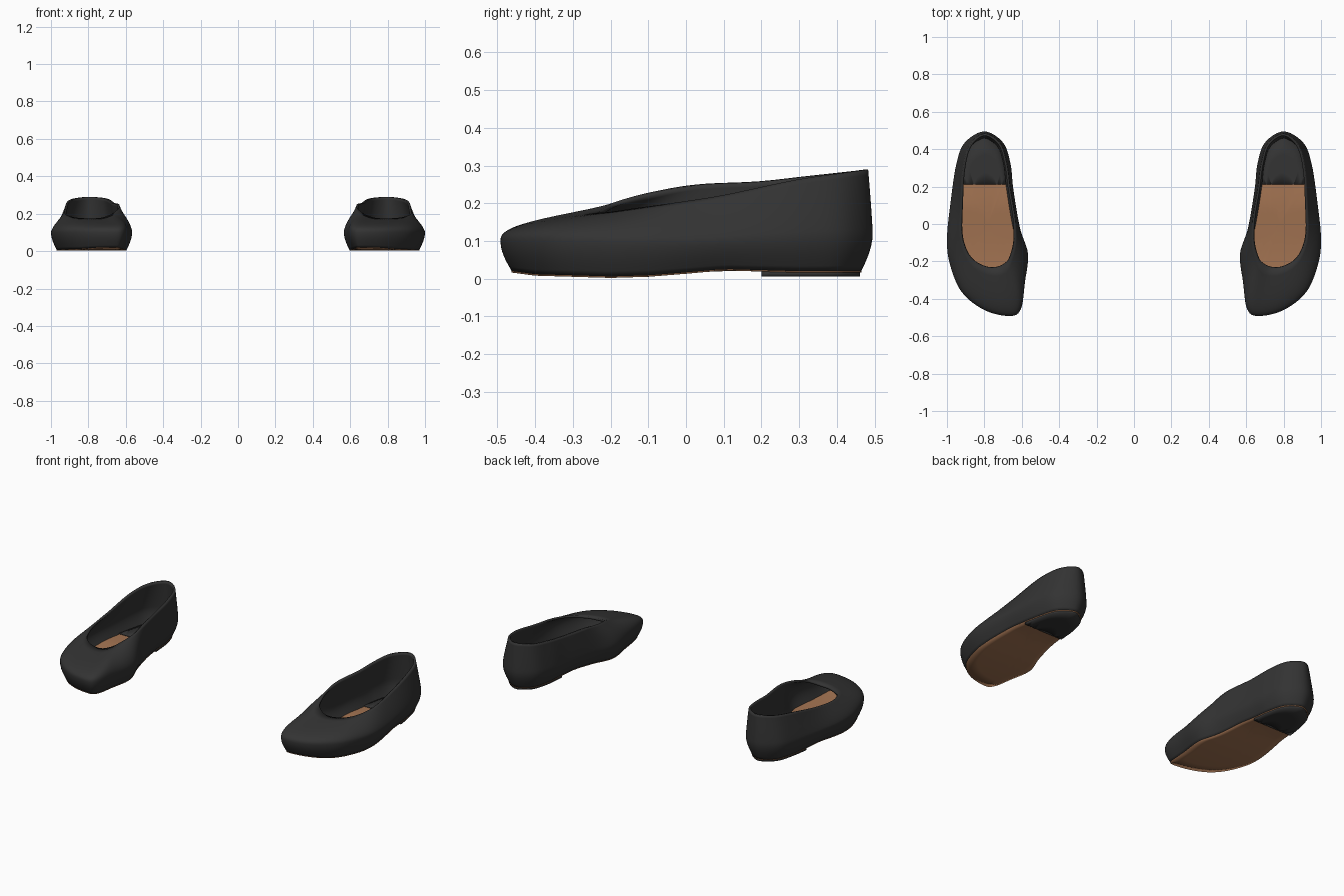
import bpy, bmesh, math
from mathutils import Vector

if "Cube" in bpy.data.objects:
    bpy.data.objects.remove(bpy.data.objects["Cube"])


def material(name, rgb):
    m = bpy.data.materials.new(name)
    m.diffuse_color = (*rgb, 1)
    m.use_nodes = True
    m.node_tree.nodes["Principled BSDF"].inputs["Base Color"].default_value = m.diffuse_color
    return m


BLACK = material("black leather", (0.033, 0.033, 0.033))
TAN = material("tan leather", (0.37, 0.175, 0.085))

# Widest outline (x, y), opening rim (x, y, z), from the heel around the inner side
WIDE = [(.80, .495), (.70, .435), (.66, .32), (.645, .185), (.61, -.02), (.567, -.16),
        (.583, -.31), (.605, -.455), (.665, -.492), (.80, -.46), (.92, -.365), (.983, -.22),
        (1.0, -.08), (.98, .12), (.95, .32), (.905, .435)]
RIM = [(.80, .483, .29), (.715, .43, .284), (.68, .32, .272), (.662, .19, .258),
       (.636, .03, .25), (.637, -.09, .23), (.665, -.18, .206), (.695, -.212, .19),
       (.735, -.23, .178), (.79, -.228, .175), (.855, -.195, .178), (.90, -.135, .187),
       (.925, -.04, .20), (.925, .10, .222), (.915, .29, .262), (.88, .42, .281)]
# Height of the underside along the shoe (y, z)
SOLE = [(-.5, .026), (-.46, .018), (-.4, .010), (-.2, .004), (-.1, .007), (0, .015),
        (.1, .024), (.2, .021), (.3, .018), (.5, .018)]
STEPS = 6


def catmull(a, b, c, d, t):
    return 0.5 * (2 * b + (c - a) * t + (2 * a - 5 * b + 4 * c - d) * t * t
                  + (3 * b - a - 3 * c + d) * t ** 3)


def closed_curve(points):
    pts = [Vector(p) if len(p) == 3 else Vector((*p, 0)) for p in points]
    n = len(pts)
    return [catmull(*(pts[(i + k) % n] for k in (-1, 0, 1, 2)), s / STEPS)
            for i in range(n) for s in range(STEPS)]


def sole_z(y):
    for (y0, z0), (y1, z1) in zip(SOLE, SOLE[1:]):
        if y <= y1:
            t = max(0, (y - y0) / (y1 - y0))
            return z0 + (z1 - z0) * t
    return SOLE[-1][1]


def inset(ring, d):
    out = []
    for i, p in enumerate(ring):
        t = (ring[(i + 1) % len(ring)] - ring[i - 1]).normalized()
        out.append(p + Vector((-t.y, t.x, 0)) * d)
    return out


def finish(bm, name, mat, thickness, offset):
    mesh = bpy.data.meshes.new(name)
    bm.to_mesh(mesh)
    bm.free()
    ob = bpy.data.objects.new(name, mesh)
    bpy.context.collection.objects.link(ob)
    mesh.materials.append(mat)
    bpy.ops.object.select_all(action='DESELECT')
    ob.select_set(True)
    bpy.context.view_layer.objects.active = ob
    bpy.ops.object.shade_smooth_by_angle(angle=math.radians(40))
    if thickness:
        solid = ob.modifiers.new("thickness", 'SOLIDIFY')
        solid.thickness, solid.offset = thickness, offset
    # The second shoe is the mirror image
    pair = ob.modifiers.new("pair", 'MIRROR')
    pair.use_mirror_merge = False
    return ob


def bridge(bm, rings):
    vs = [[bm.verts.new(p) for p in r] for r in rings]
    n = len(vs[0])
    for lo, hi in zip(vs, vs[1:]):
        for i in range(n):
            j = (i + 1) % n
            bm.faces.new((lo[i], lo[j], hi[j], hi[i]))
    return vs


def sheet(name, mat, edge, height, thickness, heel_from=None):
    """Filled panel following a height rule, optionally only its heel part."""
    bm = bmesh.new()
    mid = Vector((.78, 0, 0))
    rings = []
    for k in (1, .8, .6, .4, .2):
        ring = [mid + (p - mid) * k for p in edge]
        rings.append([Vector((p.x, p.y, height(p.y))) for p in ring])
    vs = bridge(bm, rings)
    centre = bm.verts.new((mid.x, mid.y, height(0)))
    last = vs[-1]
    for i in range(len(last)):
        bm.faces.new((last[i], last[(i + 1) % len(last)], centre))
    if heel_from is not None:
        bmesh.ops.bisect_plane(bm, geom=bm.verts[:] + bm.edges[:] + bm.faces[:],
                               plane_co=(0, heel_from, 0), plane_no=(0, 1, 0),
                               clear_inner=True)
    return finish(bm, name, mat, thickness, -1)


wide = closed_curve(WIDE)
rim = closed_curve(RIM)
bottom = inset(wide, .031)

# Upper: rounded lower wall, then the vamp and sides drawn in to the opening
rings = []
LOW, HIGH = 6, 12
for k in range(LOW):
    s = k / LOW
    ring = []
    for b, w in zip(bottom, wide):
        wz = .10 + .04 * max(0, w.y)
        p = b.lerp(w, math.sin(s * math.pi / 2))
        z0 = sole_z(b.y)
        ring.append(Vector((p.x, p.y, z0 + (wz - z0) * s)))
    rings.append(ring)
for k in range(HIGH + 1):
    s = k / HIGH
    ring = []
    for w, r in zip(wide, rim):
        wz = .10 + .04 * max(0, w.y)
        front = min(1, max(0, (.05 - w.y) / .45))
        t = s ** (1.3 + 1.0 * front)
        p = w.lerp(r, t)
        ring.append(Vector((p.x, p.y, wz + (r.z - wz) * t ** (.8 - .42 * front))))
    rings.append(ring)
bm = bmesh.new()
bridge(bm, rings)
finish(bm, "upper", BLACK, .012, -1)

# Outsole, heel block, insole and heel cushion
sheet("outsole", TAN, inset(wide, .030), lambda y: sole_z(y) + .006, .008)
sheet("heel_block", BLACK, inset(wide, .033), lambda y: .019, .013, heel_from=.2)
sheet("insole", TAN, inset(wide, .036), lambda y: sole_z(y) + .02, 0)
sheet("heel_cushion", BLACK, inset(wide, .036), lambda y: sole_z(y) + .026, .004, heel_from=.21)
